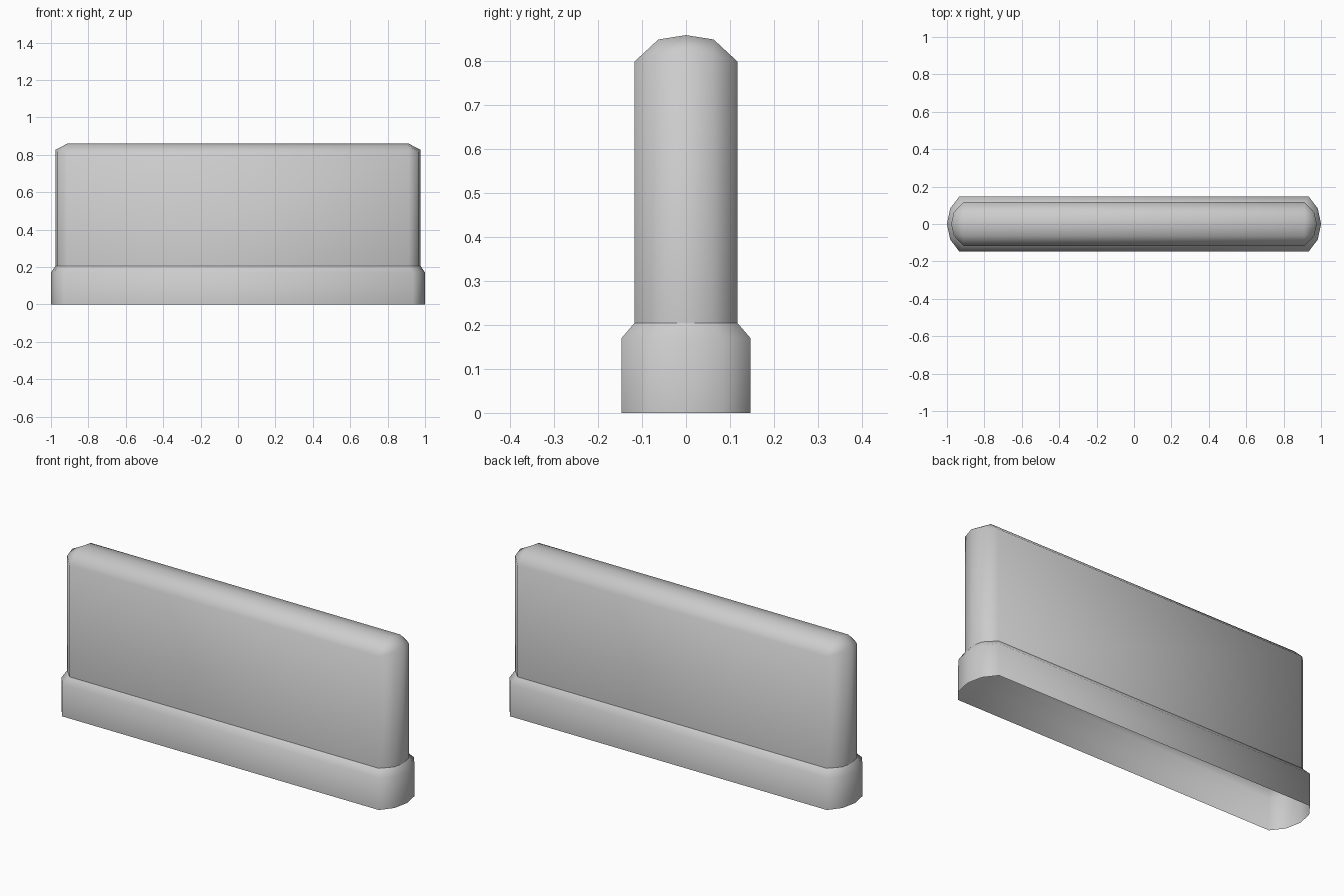
import bpy
import bmesh

cube = bpy.data.objects.get("Cube")
if cube:
    bpy.data.objects.remove(cube, do_unlink=True)

grey = bpy.data.materials.new("light_grey")
grey.use_nodes = True
colour = (0.6, 0.6, 0.6, 1)
grey.diffuse_color = colour
grey.node_tree.nodes["Principled BSDF"].inputs["Base Color"].default_value = colour

# Right-hand end of each plan outline, from front corner to tip
BASE_END = [(0.934, -0.147), (0.983, -0.083), (1.0, 0)]
BODY_END = [(0.912, -0.117), (0.964, -0.062), (0.977, 0)]
# Heights along the end of the body, and the rounded top section
RIM = [0.80, 0.817, 0.826]
CROWN = [(-0.117, 0.80), (-0.063, 0.85), (0, 0.86)]


def mirror_y(points):
    return points + [(x, -y) for x, y in reversed(points[:-1])]


def outline(end):
    right = mirror_y(end)
    return right + [(-x, -y) for x, y in right]


def ring(bm, plan, heights):
    return [bm.verts.new((x, y, z)) for (x, y), z in zip(plan, heights)]


def bridge(bm, low, high):
    n = len(low)
    for i in range(n):
        j = (i + 1) % n
        bm.faces.new((low[i], low[j], high[j], high[i]))


def finish(bm, name):
    mesh = bpy.data.meshes.new(name)
    bm.to_mesh(mesh)
    bm.free()
    mesh.materials.append(grey)
    mesh.shade_smooth()
    obj = bpy.data.objects.new(name, mesh)
    bpy.context.collection.objects.link(obj)
    return obj


# Hollow base with a sloped shoulder
bm = bmesh.new()
wide, narrow = outline(BASE_END), outline(BODY_END)
rings = [ring(bm, plan, [z] * len(plan))
         for plan, z in ((wide, 0), (wide, 0.17), (narrow, 0.205))]
for low, high in zip(rings, rings[1:]):
    bridge(bm, low, high)
finish(bm, "base")

# Upright body wall
bm = bmesh.new()
end_heights = RIM + RIM[-2::-1]
foot = ring(bm, narrow, [0.205] * len(narrow))
rim = ring(bm, narrow, end_heights * 2)
bridge(bm, foot, rim)

# Rounded crown: section arcs share their outer corners with the rim
section = CROWN + [(-y, z) for y, z in CROWN[-2::-1]]
n = len(section)
x_top = BODY_END[0][0]
ends = {1: rim[:n], -1: rim[n:][::-1]}
arcs = {}
for side, edge in ends.items():
    inner = [bm.verts.new((side * x_top, y, z)) for y, z in section[1:-1]]
    arcs[side] = [edge[0]] + inner + [edge[-1]]
    for i in range(n - 1):
        corners = (edge[i], edge[i + 1], arcs[side][i + 1], arcs[side][i])
        face = list(dict.fromkeys(corners))
        bm.faces.new(face if side > 0 else face[::-1])
for i in range(n - 1):
    bm.faces.new((arcs[-1][i], arcs[1][i], arcs[1][i + 1], arcs[-1][i + 1]))
finish(bm, "body")
